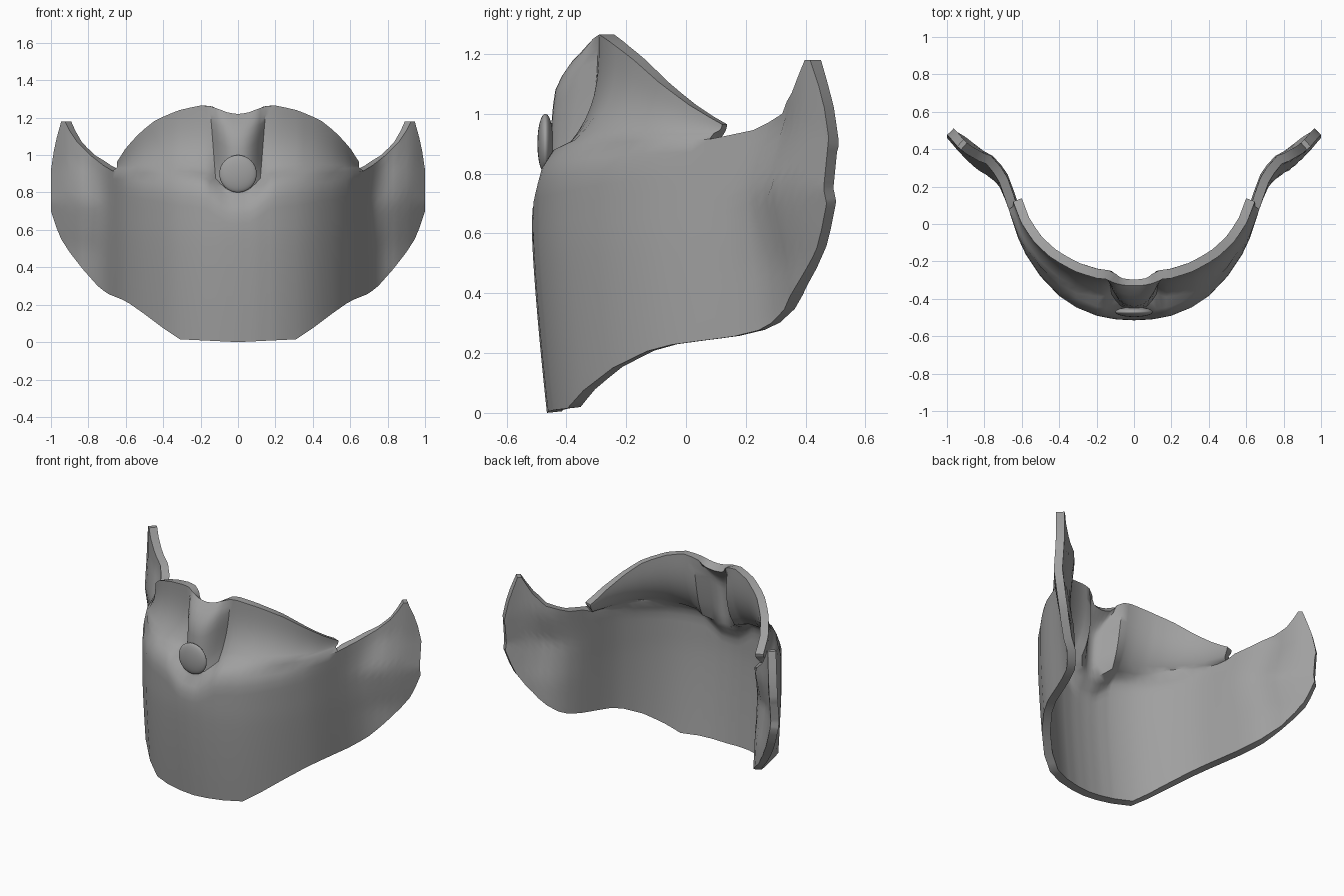
import bpy
import bmesh

cube = bpy.data.objects.get("Cube")
if cube:
    bpy.data.objects.remove(cube)

grey = bpy.data.materials.new("plain_grey")
grey.use_nodes = True
grey.diffuse_color = (0.35, 0.35, 0.35, 1)
grey.node_tree.nodes["Principled BSDF"].inputs["Base Color"].default_value = (0.35, 0.35, 0.35, 1)


def curve(points, x):
    """Linear interpolation through (x, value) points."""
    for (a, va), (b, vb) in zip(points, points[1:]):
        if x <= b:
            return va + (vb - va) * max(0, x - a) / (b - a)
    return points[-1][1]


def clamp(v):
    return max(0.0, min(1.0, v))


# Profiles of one half, by distance from the middle
PLAN = [(0, -.515), (.1, -.51), (.2, -.49), (.31, -.445), (.4, -.385), (.5, -.28), (.58, -.16),
        (.62, -.075), (.65, .015), (.68, .11), (.72, .2), (.77, .25), (.83, .285), (.9, .345),
        (.945, .395), (1, .46)]
BOTTOM = [(0, 0), (.31, .015), (.4, .075), (.5, .15), (.6, .22), (.7, .26), (.75, .3), (.83, .39),
          (.9, .48), (.945, .55), (.97, .61), (1, .7)]
TOP = [(0, .78), (.06, .785), (.12, .83), (.17, .875), (.25, .89), (.67, .915), (.72, .945), (.79, 1),
       (.86, 1.07), (.9, 1.13), (.925, 1.18), (.945, 1.18), (.97, 1.09), (.985, 1.02), (1, .92)]
PANEL_TOP_Z = [(0, 1.22), (.05, 1.225), (.1, 1.245), (.15, 1.262), (.2, 1.265), (.3, 1.245), (.38, 1.215),
               (.45, 1.18), (.55, 1.1), (.62, 1.03), (.65, .99), (.67, .965)]
PANEL_TOP_Y = [(0, -.29), (.15, -.295), (.2, -.29), (.3, -.26), (.38, -.22), (.45, -.175), (.55, -.085),
               (.62, .01), (.67, .12)]
LEDGE = [(0, .125), (.15, .125), (.2, .1), (.31, .075), (.5, .05), (.67, .015)]
RIDGE = [(0, -.46), (.4, -.45), (.65, -.44), (.85, -.4), (1, -.33)]
HALF = [0, .03, .06, .09, .12, .15, .17, .2, .25, .31, .35, .4, .45, .5, .54, .58, .62, .65, .67,
        .69, .72, .75, .79, .83, .86, .9, .925, .945, .97, .985, 1]
COLUMNS = [-x for x in HALF[:0:-1]] + HALF
ROWS, PANEL_ROWS, PANEL_END = 16, 9, .67


def shell_point(x, t):
    """Lower guard and the flared side wings."""
    a = abs(x)
    low, high = curve(BOTTOM, a), curve(TOP, a)
    z = low + (high - low) * t
    y = curve(PLAN, a) + .05 * clamp(1 - z / .6) ** 1.3
    y += .05 * clamp((.67 - a) / .15) * clamp((z - high + .12) / .12) ** 2
    # The wings curl back towards their lower and upper edges
    curl = .05 * clamp((.75 - z) / .25) + (.06 - .04 * clamp((a - .8) / .14)) * clamp((z - .75) / .2)
    return x, y + curl * clamp((a - .68) / .1), z


def panel_point(x, t):
    """Upper panel set back behind a ledge, with a raised middle ridge."""
    if t < 0:
        return shell_point(x, 1)
    a = abs(x)
    base_z = curve(TOP, a) + .02
    z = base_z + (curve(PANEL_TOP_Z, a) - base_z) * t
    base_y = curve(PLAN, max(a, .15)) + curve(LEDGE, a)
    y = base_y + (curve(PANEL_TOP_Y, a) - base_y) * (1 - (1 - t) ** 3)
    if a < .15:
        y += (curve(RIDGE, t) - y) * (1 - (a / .15) ** 2.5)
    narrow = .2 * (1 - t) * clamp((.3 - a) / .15) + .035 * clamp((a - .5) / .17)
    return x * (1 - narrow), y, z


def add_grid(bm, columns, steps, point):
    grid = [[bm.verts.new(point(x, t)) for t in steps] for x in columns]
    for left, right in zip(grid, grid[1:]):
        for j in range(len(steps) - 1):
            bm.faces.new((left[j], right[j], right[j + 1], left[j + 1]))


def finish(obj, angle):
    obj.data.materials.append(grey)
    bpy.ops.object.select_all(action="DESELECT")
    obj.select_set(True)
    bpy.context.view_layer.objects.active = obj
    for mod in list(obj.modifiers):
        bpy.ops.object.modifier_apply(modifier=mod.name)
    bpy.ops.object.shade_smooth_by_angle(angle=angle)


# Face guard: both sheets joined along the ledge, then thickened inward
bm = bmesh.new()
add_grid(bm, COLUMNS, [j / ROWS for j in range(ROWS + 1)], shell_point)
add_grid(bm, [x for x in COLUMNS if abs(x) <= PANEL_END],
         [-1] + [j / PANEL_ROWS for j in range(PANEL_ROWS + 1)], panel_point)
bmesh.ops.remove_doubles(bm, verts=bm.verts, dist=.0005)
mesh = bpy.data.meshes.new("face_guard")
bm.to_mesh(mesh)
bm.free()
guard = bpy.data.objects.new("face_guard", mesh)
bpy.context.collection.objects.link(guard)
solid = guard.modifiers.new("thickness", "SOLIDIFY")
solid.thickness = .05
solid.offset = -1
finish(guard, .75)

# Round button at the foot of the ridge
bpy.ops.mesh.primitive_uv_sphere_add(segments=32, ring_count=16, location=(0, -.47, .9))
button = bpy.context.object
button.name = "front_button"
button.scale = (.1, .027, .1)
finish(button, .8)
